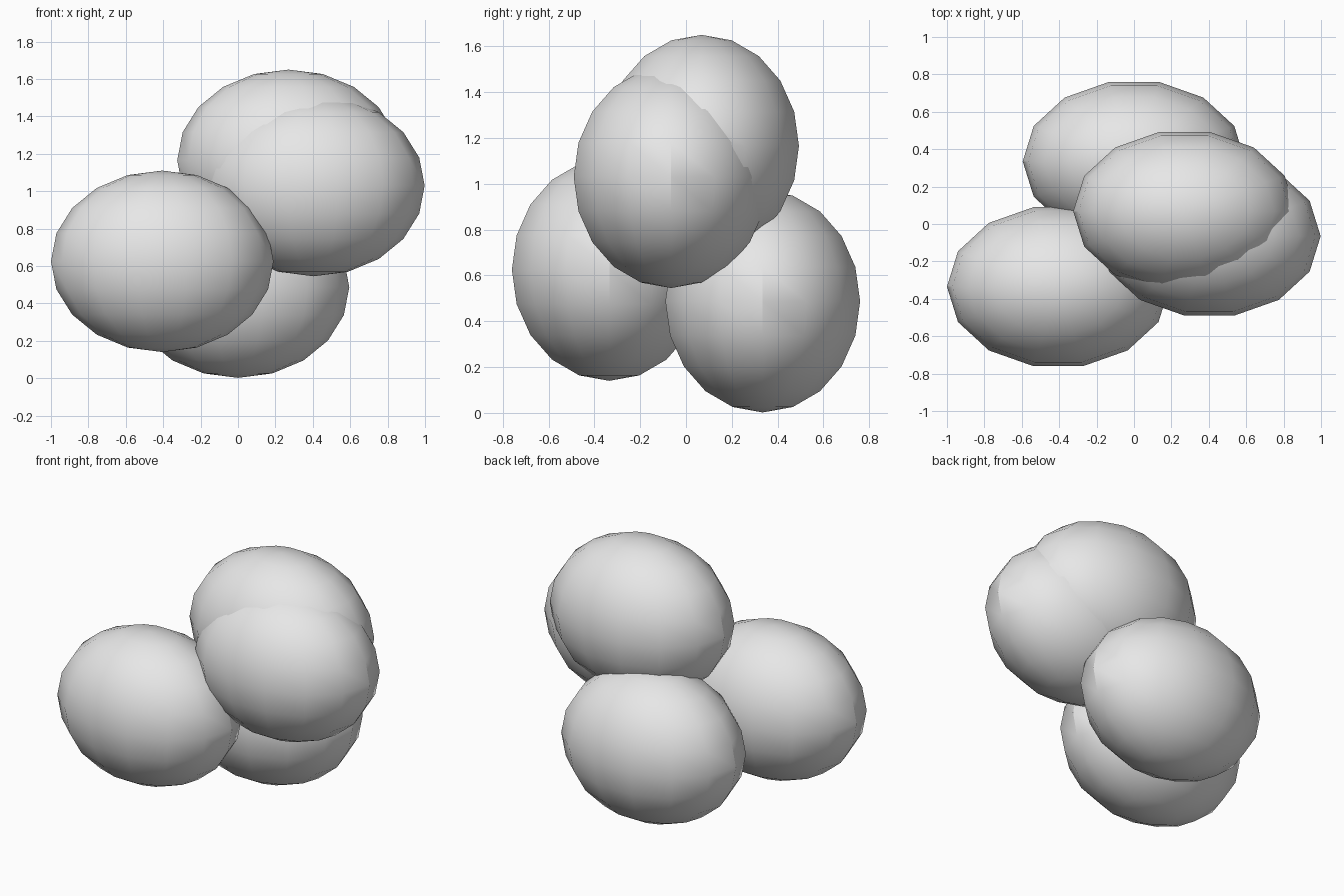
import bpy, bmesh, math
from mathutils import Matrix

cube = bpy.data.objects.get("Cube")
if cube:
    bpy.data.objects.remove(cube, do_unlink=True)

# One plain grey for the whole cluster
grey = bpy.data.materials.new("light grey")
grey.use_nodes = True
colour = (0.8, 0.8, 0.8, 1.0)
grey.diffuse_color = colour
grey.node_tree.nodes["Principled BSDF"].inputs["Base Color"].default_value = colour

RADII = (0.595, 0.436, 0.485)


def make_lobe(name, centre):
    """Low-poly ellipsoid with a meridian on each x tip."""
    bm = bmesh.new()
    bmesh.ops.create_uvsphere(bm, u_segments=14, v_segments=10, radius=1.0)
    # Put a meridian exactly on +x, wherever the primitive started
    v = max((v for v in bm.verts if abs(v.co.z) < 0.01), key=lambda v: v.co.x)
    turn = -math.atan2(v.co.y, v.co.x)
    bm.transform(Matrix.Diagonal((*RADII, 1.0)) @ Matrix.Rotation(turn, 4, 'Z'))
    mesh = bpy.data.meshes.new(name)
    bm.to_mesh(mesh)
    bm.free()
    mesh.materials.append(grey)
    ob = bpy.data.objects.new(name, mesh)
    ob.location = centre
    bpy.context.collection.objects.link(ob)
    return ob


# Four overlapping lobes
lobes = [
    make_lobe("front_lobe", (-0.405, -0.335, 0.625)),
    make_lobe("back_lobe", (0.0, 0.335, 0.487)),
    make_lobe("side_lobe", (0.403, -0.065, 1.03)),
    make_lobe("top_lobe", (0.27, 0.068, 1.165)),
]

# Smooth shading, keeping the tight edges at the tips sharp
bpy.ops.object.select_all(action='DESELECT')
for ob in lobes:
    ob.select_set(True)
bpy.context.view_layer.objects.active = lobes[0]
bpy.ops.object.shade_smooth_by_angle(angle=math.radians(30))
